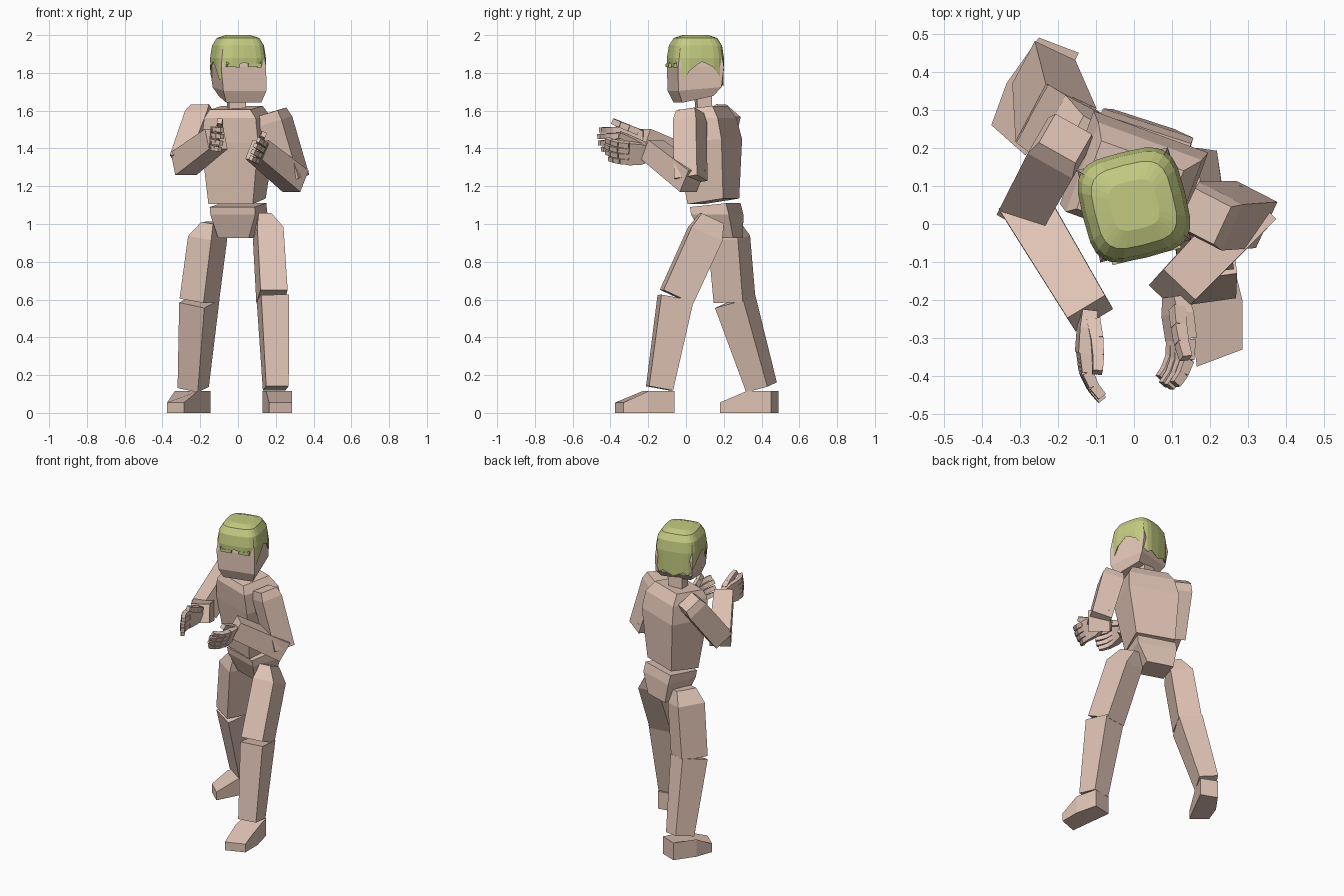
import bpy, math
from mathutils import Vector as V

if "Cube" in bpy.data.objects:
    bpy.data.objects.remove(bpy.data.objects["Cube"])


def material(name, col):
    m = bpy.data.materials.new(name)
    m.diffuse_color = (*col, 1)
    m.use_nodes = True
    m.node_tree.nodes["Principled BSDF"].inputs["Base Color"].default_value = m.diffuse_color
    return m


SKIN = material("skin", (0.76, 0.56, 0.47))
GREEN = material("hair_green", (0.55, 0.60, 0.22))


def loft(name, rings, mat=SKIN, cap_start=True):
    """Skin a list of equally sized point rings and cap the ends."""
    n = len(rings[0])
    verts = [tuple(p) for r in rings for p in r]
    faces = [(j * n + i, j * n + (i + 1) % n, (j + 1) * n + (i + 1) % n, (j + 1) * n + i)
             for j in range(len(rings) - 1) for i in range(n)]
    if cap_start:
        faces.append(tuple(reversed(range(n))))
    faces.append(tuple(range((len(rings) - 1) * n, len(rings) * n)))
    me = bpy.data.meshes.new(name)
    me.from_pydata(verts, [], faces)
    me.materials.append(mat)
    ob = bpy.data.objects.new(name, me)
    bpy.context.collection.objects.link(ob)
    bpy.ops.object.select_all(action='DESELECT')
    ob.select_set(True)
    bpy.context.view_layer.objects.active = ob
    bpy.ops.object.mode_set(mode='EDIT')
    bpy.ops.mesh.select_all(action='SELECT')
    bpy.ops.mesh.normals_make_consistent(inside=False)
    bpy.ops.object.mode_set(mode='OBJECT')
    return ob


def limb(name, a, b, sections, side, mat=SKIN):
    """Box limb from a to b; sections are (t, width, depth, side offset)."""
    a, b = V(a), V(b)
    d = (b - a).normalized()
    s = V(side)
    s = (s - d * s.dot(d)).normalized()
    f = d.cross(s)
    rings = []
    for t, w, h, o in sections:
        c = a.lerp(b, t) + s * o
        rings.append([c + s * (i * w / 2) + f * (j * h / 2)
                      for i, j in ((-1, -1), (1, -1), (1, 1), (-1, 1))])
    return loft(name, rings, mat)


def yaw(deg):
    r = math.radians(deg)
    return V((math.cos(r), math.sin(r), 0))


def block(name, sections, deg, mat=SKIN):
    """Upright box body: sections are (x, y, z, width, depth, tilt per depth)."""
    s = yaw(deg)
    f = V((-s.y, s.x, 0))
    rings = [[V((x, y, z + j * tilt)) + s * (i * w / 2) + f * (j * d / 2)
              for i, j in ((-1, -1), (1, -1), (1, 1), (-1, 1))]
             for x, y, z, w, d, tilt in sections]
    return loft(name, rings, mat)


# Torso, pelvis and neck
block("chest", [(-.005, .145, 1.12, .25, .20, .015), (.0, .12, 1.44, .32, .26, .01),
                (.0, .10, 1.56, .29, .25, .0), (-.01, .09, 1.615, .23, .19, .01)], -20)
block("pelvis", [(.0, .155, 1.10, .25, .20, .01), (.005, .165, 1.05, .25, .21, .0),
                 (.0, .20, .925, .17, .16, .0)], -18)
block("neck", [(-.01, .095, 1.59, .09, .08, 0), (-.005, .09, 1.69, .09, .08, 0)], 8)

# Head, yawed towards +x
HEAD = 14
block("head", [(.01, .04, 1.660, .19, .17, .018), (.008, .045, 1.715, .235, .235, .01),
               (.0, .05, 1.83, .245, .25, 0), (.0, .05, 1.93, .22, .22, 0)], HEAD)
hs = yaw(HEAD)
hf = V((-hs.y, hs.x, 0))
hc = V((0, .05, 0))
for k, label in ((-1, "right"), (1, "left")):
    c = hc + hs * (.058 * k) - hf * .13 + V((0, 0, 1.84))
    limb(label + "_eyebrow", c - hs * .035, c + hs * .035,
         [(0, .016, .02, 0), (1, .022, .02, 0)], (0, 0, 1), GREEN)

# Hair cap with a jagged lower edge, peaks over the ears
N = 24
low = [1.86, 1.815, 1.80, 1.75, 1.76, 1.80, 1.755, 1.73, 1.75, 1.72, 1.745, 1.72, 1.73]


def hair_ring(scale, z):
    pts = []
    for i in range(N):
        t = 2 * math.pi * i / N
        cx, cy = math.sin(t), -math.cos(t)
        x = math.copysign(abs(cx) ** .55, cx) * .138 * scale
        y = math.copysign(abs(cy) ** .55, cy) * .142 * scale
        pts.append(hc + hs * x + hf * y + V((0, 0, z(i))))
    return pts


edge = {0: 1.855, 1: 1.835, 2: 1.86, 3: 1.77, 4: 1.76, 5: 1.81, 6: 1.86, 7: 1.83,
        8: 1.79, 9: 1.755, 10: 1.73, 11: 1.75, 12: 1.72}
loft("hair", [hair_ring(.93, lambda i: edge[min(i, N - i)] + .01),
              hair_ring(.985, lambda i: edge[min(i, N - i)]),
              hair_ring(1.0, lambda i: 1.88), hair_ring(.93, lambda i: 1.945),
              hair_ring(.76, lambda i: 1.985), hair_ring(.45, lambda i: 2.0)],
     GREEN, cap_start=False)

# Legs: thigh with bevelled outer hip, tapered shin
LEGS = {
    "left": ((.155, .14, 1.03), (.18, -.05, .615), (.185, -.055, .61), (.2, -.14, .13), 8, 1),
    "right": ((-.15, .22, 1.01), (-.205, .257, .595), (-.205, .26, .59), (-.237, .40, .135), -28, -1),
}
for side, (hip, knee, knee2, ankle, deg, k) in LEGS.items():
    limb(side + "_thigh", hip, knee, [(0, .07, .13, -.02 * k), (.2, .14, .18, 0),
                                      (1, .145, .175, 0)], yaw(deg))
    limb(side + "_shin", knee2, ankle, [(0, .15, .175, 0), (1, .12, .13, 0)], yaw(deg))

# Feet: outline heel-inner, heel-outer, mid-outer, toe-outer, toe-inner, mid-inner
FEET = {
    "left": [(.13, -.085), (.25, -.06), (.285, -.2), (.285, -.33), (.165, -.375), (.148, -.23)],
    "right": [(-.145, .45), (-.25, .49), (-.335, .37), (-.375, .26), (-.285, .18), (-.212, .32)],
}
TOP = (.115, .115, .115, .055, .055, .115)
for side, pts in FEET.items():
    loft(side + "_foot", [[(x, y, 0) for x, y in pts],
                          [(x, y, z) for (x, y), z in zip(pts, TOP)]])

# Arms
ARMS = {
    "left": ((.185, .02, 1.595), (.295, .025, 1.235), (.10, -.18, 1.395), -25),
    "right": ((-.18, .225, 1.60), (-.28, .04, 1.325), (-.115, -.235, 1.45), -30),
}
for side, (sh, el, wr, deg) in ARMS.items():
    limb(side + "_upper_arm", sh, el, [(0, .11, .11, 0), (.14, .135, .135, 0),
                                       (1, .125, .135, 0)], yaw(deg))
    d = V(wr) - V(el)
    limb(side + "_forearm", V(el) - d * .05, wr, [(0, .13, .13, 0), (1, .115, .115, 0)],
         (d.y, -d.x, 0))

# Hands: palm, four curled fingers, thumb
HANDS = {
    "left": ((.108, -.19, 1.375), V((.4, -.05, .92)), V((-.92, 0, .4)), V((.14, -1, 0))),
    "right": ((-.118, -.225, 1.455), V((.08, 0, 1)), V((1, 0, -.08)), V((-.12, -1, -.02))),
}


def chain(name, start, fwd, inward, steps, w, h, side):
    """Segmented digit; steps are (length, curl in degrees)."""
    p = V(start)
    for n, (length, curl) in enumerate(steps):
        r = math.radians(curl)
        q = p + (fwd * math.cos(r) + inward * math.sin(r)) * length
        limb(f"{name}_{n + 1}", p, q, [(0, w, h, 0), (1, w * .93, h * .9, 0)], side)
        p, w, h = q, w * .95, h * .9


for side, (wr, u, c, f) in HANDS.items():
    wr = V(wr)
    u, c, f = u.normalized(), c.normalized(), f.normalized()
    limb(side + "_palm", wr, wr + f * .115, [(0, .08, .04, 0), (.4, .115, .045, 0),
                                             (1, .125, .038, 0)], u)
    for i, size in enumerate((.85, .97, 1.0, .93)):
        off = i - 1.5
        chain(f"{side}_finger_{i + 1}", wr + f * .112 + u * (off * .031), f + u * off * .03, c,
              [(.06 * size, 12), (.045 * size, 30), (.04 * size, 42)], .03, .032, u)
    chain(side + "_thumb", wr + f * .03 + u * .035 + c * .012, (f + u * .45).normalized(), c,
          [(.055, 14), (.05, 8), (.045, 2)], .036, .036, u)
